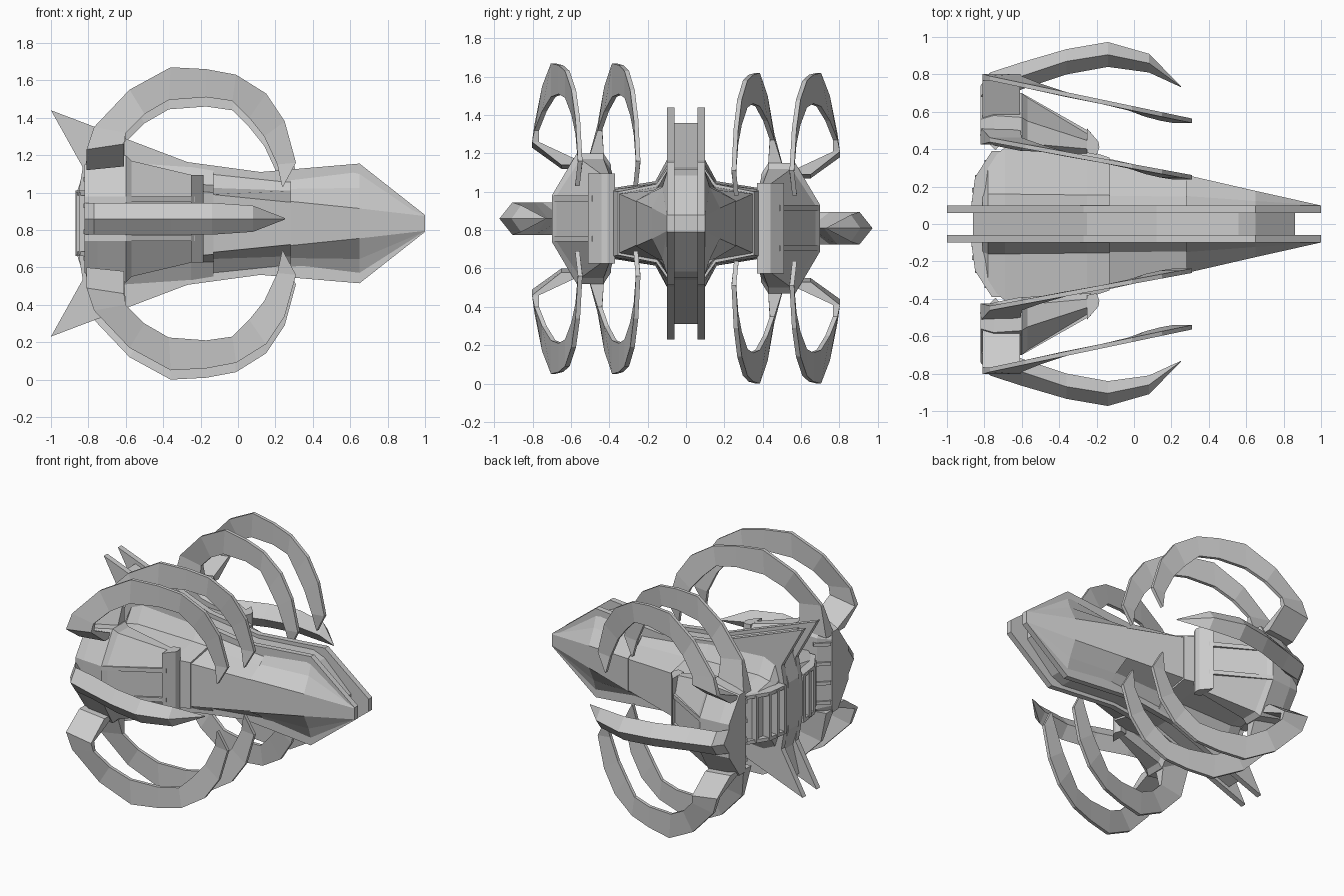
import bpy, bmesh

if "Cube" in bpy.data.objects:
    bpy.data.objects.remove(bpy.data.objects["Cube"])

ZC = 0.835    # height of the hull axis
OFF = 0.025   # the two pods sit slightly above / below that axis


def loft(name, rings):
    """Skin a row of equal-sized closed rings and cap both ends."""
    bm = bmesh.new()
    vs = [[bm.verts.new(p) for p in r] for r in rings]
    n = len(rings[0])
    for a, b in zip(vs, vs[1:]):
        for i in range(n):
            j = (i + 1) % n
            bm.faces.new((a[i], a[j], b[j], b[i]))
    bm.faces.new(vs[0])
    bm.faces.new(vs[-1])
    bmesh.ops.remove_doubles(bm, verts=bm.verts, dist=1e-5)
    bmesh.ops.recalc_face_normals(bm, faces=bm.faces)
    me = bpy.data.meshes.new(name)
    bm.to_mesh(me)
    bm.free()
    ob = bpy.data.objects.new(name, me)
    bpy.context.collection.objects.link(ob)
    return ob


def plate(name, half, y0, y1):
    """Upright slab from a half profile (x, height), mirrored about the axis."""
    prof = half + [(x, -z) for x, z in reversed(half)]
    return loft(name, [[(x, y, ZC + z) for x, z in prof] for y in (y0, y1)])


def prism(name, plan, z0, z1):
    """Vertical prism over a plan outline (x, y)."""
    return loft(name, [[(x, y, z) for x, y in plan] for z in (z0, z1)])


# central keel between the two fins
plate("keel_core", [(-.86, .17), (-.81, .33), (-.86, .525), (-.25, .295), (.12, .25),
                    (.56, .285), (.65, .25), (.86, .045)], -.06, .06)

fin = [(-.86, .12), (-.83, .30), (-1, .605), (-.27, .328), (.12, .275), (.65, .32), (1, .045)]

# hull stations: x, fin-side height, shoulder (y, z), side edge (y, z)
hull = [(.995, .045, .10, .044, .10, .04), (.65, .28, .123, .19, .177, .08),
        (.28, .235, .15, .185, .262, .118)]
hull_mid = [(.29, .225, .147, .175, .255, .112), (-.14, .27, .15, .19, .35, .155)]
hull_rear = [(-.13, .29, .155, .205, .355, .165), (-.25, .31, .155, .21, .395, .175),
             (-.69, .34, .16, .22, .41, .18), (-.78, .30, .16, .20, .33, .17),
             (-.81, .20, .15, .17, .22, .15)]

# curved blade stations: outer (x, z), inner (x, z)
arc = [(.24, .17, .235, .175), (.31, .30, .21, .29), (.25, .52, .14, .44),
       (.15, .67, .06, .54), (-.01, .77, -.03, .63), (-.17, .80, -.17, .65),
       (-.36, .81, -.37, .635), (-.58, .69, -.50, .56), (-.77, .49, -.60, .46)]

# pod stations: x, inner y, top inner y, top outer y, outer y, half height
pod = [(-.82, .49, .50, .56, .68, .29), (-.75, .42, .46, .58, .69, .31),
       (-.60, .39, .43, .57, .70, .34), (-.57, .39, .43, .55, .675, .31),
       (-.23, .37, .40, .44, .47, .23)]

# side blade stations: x, outer y, ridge y, inner y, half height
side_arc = [(-.82, .74, .68, .58, .085), (-.77, .81, .75, .64, .085),
            (-.60, .865, .79, .72, .085), (-.36, .935, .87, .80, .085),
            (-.14, .973, .905, .84, .085), (.08, .91, .86, .81, .07),
            (.25, .738, .735, .732, .004)]


def blade(name, s, t, zc, y0, slope, root):
    """Thin ribbon along the arc, closing on a thicker root at the pod."""
    st = [(a, y0 - slope * (a[0] + .8), .012) for a in arc] + root
    rings = []
    for (xo, zo, xi, zi), y, h in st:
        rings.append([(xo, s * (y - h), zc + t * zo), (xo, s * (y + h), zc + t * zo),
                      (xi, s * (y + h), zc + t * zi), (xi, s * (y - h), zc + t * zi)])
    loft(name, rings)


for s, side in ((-1, "right"), (1, "left")):
    zc = ZC - OFF * s

    plate("fin_" + side, fin, s * .06, s * .10)

    # flared hull body in three overlapping armour sections
    for part, stations in (("nose", hull), ("middle", hull_mid), ("rear", hull_rear)):
        loft(f"hull_{part}_{side}",
             [[(x, s * .095, ZC + a), (x, s * by, ZC + b), (x, s * cy, ZC + c),
               (x, s * cy, ZC - c), (x, s * by, ZC - b), (x, s * .095, ZC - a)]
              for x, a, by, b, cy, c in stations])

    # stern ribs and rails around the recessed exhaust panels
    for x, y in ((-.87, .11), (-.865, .18), (-.85, .25), (-.80, .33)):
        prism("stern_rib_" + side,
              [(x, s * (y - .012)), (x, s * (y + .012)),
               (x + .09, s * (y + .012)), (x + .09, s * (y - .012))], ZC - .165, ZC + .165)
    for t in (-1, 1):
        loft("stern_rail_" + side,
             [[(x, s * y, ZC + t * .15), (x + .10, s * y, ZC + t * .15),
               (x + .10, s * y, ZC + t * .175), (x, s * y, ZC + t * .175)]
              for x, y in ((-.87, .10), (-.85, .25), (-.76, .39))])

    # pod body
    loft("pod_" + side,
         [[(x, s * yi, zc + h * .82), (x, s * ya, zc + h), (x, s * yb, zc + h),
           (x, s * yo, zc + .12), (x, s * yo, zc - .12), (x, s * yb, zc - h),
           (x, s * ya, zc - h), (x, s * yi, zc - h * .82)]
          for x, yi, ya, yb, yo, h in pod])

    # upright bar closing the pod front
    prism("pod_front_bar_" + side,
          [(-.25, s * .38), (-.25, s * .51), (-.19, s * .44), (-.185, s * .41), (-.20, s * .37)],
          zc - .235, zc + .235)

    # rails framing the recessed pod flank
    for t in (-1, 1):
        loft("pod_rail_" + side,
             [[(x, s * (y - .03), zc + t * .09), (x, s * y, zc + t * .09),
               (x, s * y, zc + t * .12), (x, s * (y - .03), zc + t * .12)]
              for x, y in ((-.60, .70), (-.23, .49))])

    # rungs across the slanted inner stern face of the pod
    for k in (-.21, -.07, .07, .21):
        prism("pod_rung_" + side,
              [(-.825, s * .475), (-.74, s * .395), (-.72, s * .42), (-.80, s * .50)],
              zc + k - .012, zc + k + .012)

    # paired curved blades above and below
    for t, lvl in ((1, "upper"), (-1, "lower")):
        blade(f"inner_blade_{lvl}_{side}", s, t, zc, .455, .185,
              [((-.82, .27, -.61, .29), .47, .045)])
        blade(f"outer_blade_{lvl}_{side}", s, t, zc, .785, .21,
              [((-.81, .37, -.61, .40), .785, .018), ((-.81, .26, -.61, .28), .58, .07)])

    # heavy side blade with a diamond section
    loft("side_blade_" + side,
         [[(x, s * yo, zc), (x, s * ym, zc + h), (x, s * yi, zc), (x, s * ym, zc - h)]
          for x, yo, ym, yi, h in side_arc])
